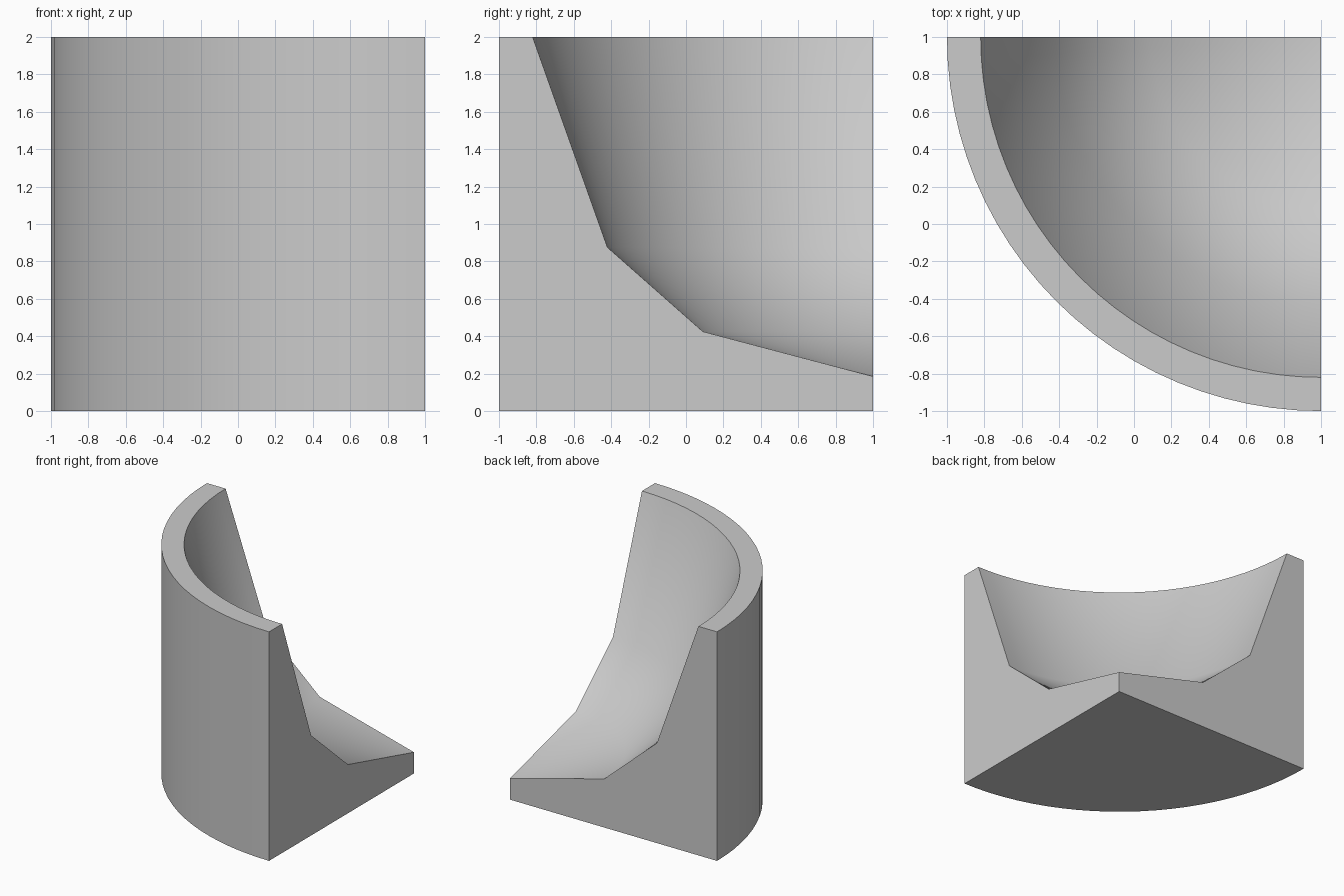
import bpy, bmesh
from math import radians
from mathutils import Vector

cube = bpy.data.objects.get("Cube")
if cube:
    bpy.data.objects.remove(cube, do_unlink=True)

# Plain grey material
grey = bpy.data.materials.new("plain_grey")
grey.use_nodes = True
colour = (0.6, 0.6, 0.6, 1)
grey.diffuse_color = colour
grey.node_tree.nodes["Principled BSDF"].inputs["Base Color"].default_value = colour

# Cross-section as (radius, height), from the corner axis out to the curved wall
PROFILE = [(0, 0), (2, 0), (2, 2), (1.82, 2), (1.42, 0.875), (0.91, 0.425), (0, 0.185)]
AXIS = Vector((1, 1, 0))
STEPS = 24

# Quarter-turn solid: sweep the section from the back wall to the side wall
bm = bmesh.new()
section = bm.faces.new([bm.verts.new(AXIS + Vector((-r, 0, z))) for r, z in PROFILE])
end = bmesh.ops.spin(bm, geom=[section], cent=AXIS, axis=(0, 0, 1),
                     angle=radians(90), steps=STEPS, use_duplicate=False)
if section.is_valid and all(len(e.link_faces) < 2 for e in section.edges):
    bm.faces.remove(section)

# Weld the axis points and close the starting wall
bmesh.ops.remove_doubles(bm, verts=bm.verts, dist=0.0005)
bmesh.ops.dissolve_degenerate(bm, edges=bm.edges, dist=0.0005)
rim = [e for e in bm.edges if e.is_boundary]
if rim:
    bmesh.ops.holes_fill(bm, edges=rim, sides=0)

# Merge the flat base and flat rim into single faces
for height in (0, 2):
    flat = [f for f in bm.faces if all(abs(v.co.z - height) < 0.001 for v in f.verts)]
    bmesh.ops.dissolve_faces(bm, faces=flat)
bmesh.ops.recalc_face_normals(bm, faces=bm.faces)

mesh = bpy.data.meshes.new("quarter_bowl_corner")
bm.to_mesh(mesh)
bm.free()
mesh.materials.append(grey)
corner = bpy.data.objects.new("quarter_bowl_corner", mesh)
bpy.context.collection.objects.link(corner)

# Smooth curved surfaces, crisp borders
bpy.context.view_layer.objects.active = corner
corner.select_set(True)
bpy.ops.object.shade_smooth_by_angle(angle=radians(45))
